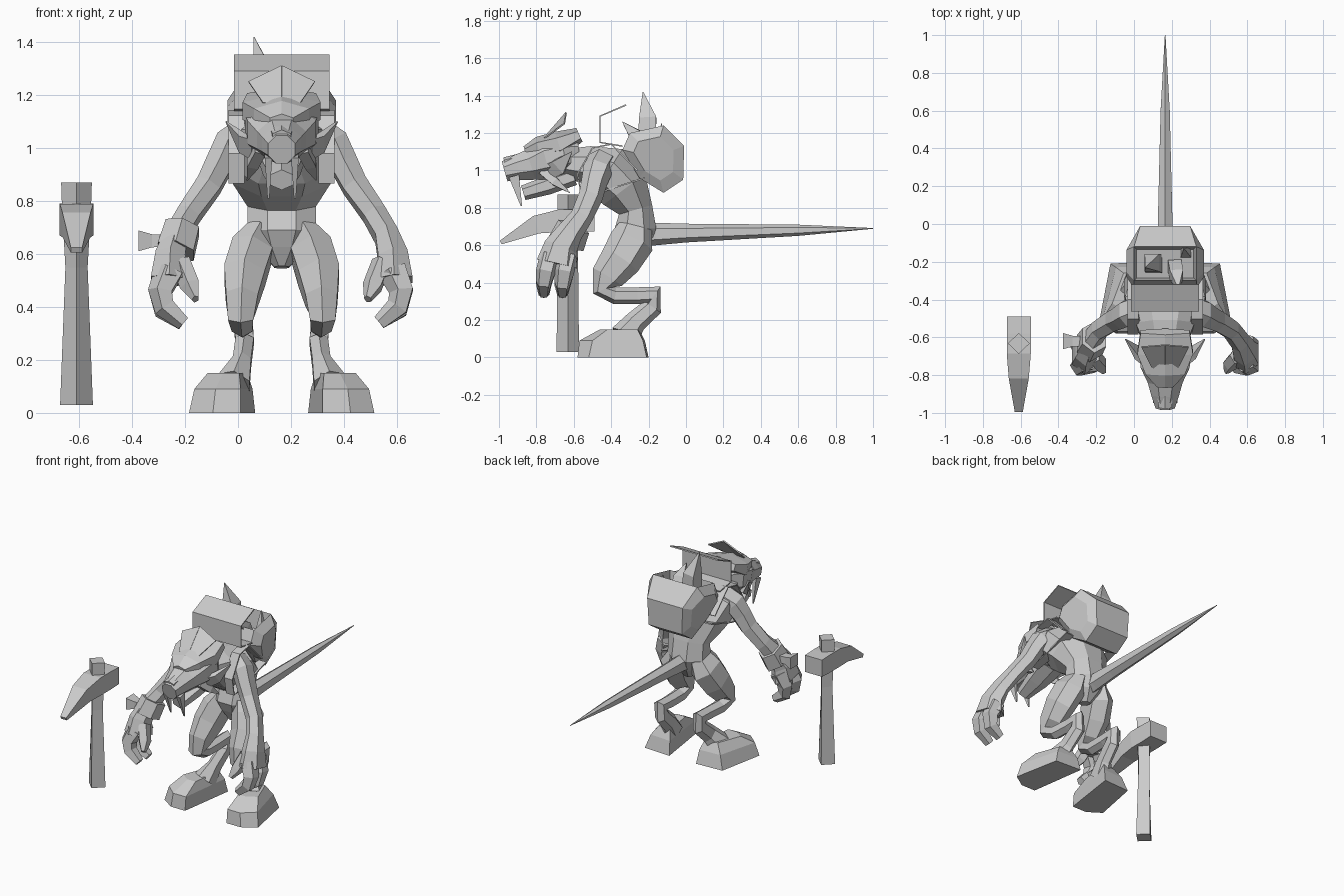
import bpy
import bmesh
from mathutils import Vector
from math import cos, sin, pi

cube = bpy.data.objects.get("Cube")
if cube:
    bpy.data.objects.remove(cube, do_unlink=True)

BODY_X = 0.165  # the creature's plane of symmetry
SIDES = (("left", 1), ("right", -1))

grey = bpy.data.materials.new("clay grey")
grey.use_nodes = True
grey.diffuse_color = (0.6, 0.6, 0.6, 1)
grey.node_tree.nodes["Principled BSDF"].inputs["Base Color"].default_value = grey.diffuse_color


def finish(name, bm, thickness=0):
    """Turn a bmesh into a flat-shaded object; optionally thicken a sheet."""
    bmesh.ops.recalc_face_normals(bm, faces=bm.faces)
    mesh = bpy.data.meshes.new(name)
    bm.to_mesh(mesh)
    bm.free()
    mesh.materials.append(grey)
    obj = bpy.data.objects.new(name, mesh)
    bpy.context.collection.objects.link(obj)
    if thickness:
        solid = obj.modifiers.new("thickness", 'SOLIDIFY')
        solid.thickness = thickness
        solid.offset = 0
    return obj


def place(point, side=1, origin=BODY_X):
    return Vector((origin + side * point[0], point[1], point[2]))


def skin(name, loops):
    """Bridge equal-length loops of points and cap both ends."""
    bm = bmesh.new()
    rings = [[bm.verts.new(p) for p in loop] for loop in loops]
    count = len(rings[0])
    for lower, upper in zip(rings, rings[1:]):
        for i in range(count):
            j = (i + 1) % count
            bm.faces.new((lower[i], lower[j], upper[j], upper[i]))
    bm.faces.new(rings[0])
    bm.faces.new(rings[-1])
    return finish(name, bm)


def limb(name, stations, sides=6, side=1, origin=BODY_X, turn=0.5):
    """Loft through stations of (x, y, z, half width, half depth)."""
    centres = [place(s, side, origin) for s in stations]
    loops = []
    for i, station in enumerate(stations):
        before, after = centres[max(i - 1, 0)], centres[min(i + 1, len(centres) - 1)]
        along = (after - before).normalized()
        # Sideways limbs measure their width along y instead of x
        across = Vector((0, 1, 0)) if abs(along.x) > 0.95 else Vector((1, 0, 0))
        across = (across - along * along.dot(across)).normalized()
        depth = along.cross(across)
        angles = [2 * pi * (k + turn) / sides for k in range(sides)]
        loops.append([centres[i] + across * station[3] * cos(a) + depth * station[4] * sin(a)
                      for a in angles])
    return skin(name, loops)


def midline(name, stations, sides=8):
    """Loft on the plane of symmetry from (y, z, half width, half depth)."""
    return limb(name, [(0, *s) for s in stations], sides)


def plate(name, points, side=1):
    bm = bmesh.new()
    bm.faces.new([bm.verts.new(place(p, side)) for p in points])
    return finish(name, bm, thickness=0.008)


def strip(name, path, half_width, centre=0, side=1):
    """A folded sheet following (y, z) points."""
    bm = bmesh.new()
    rows = [[bm.verts.new(place((centre + w, y, z), side)) for w in (-half_width, half_width)]
            for y, z in path]
    for a, b in zip(rows, rows[1:]):
        bm.faces.new((a[0], a[1], b[1], b[0]))
    return finish(name, bm, thickness=0.008)


# Torso, neck and tail
midline("torso", [(-.28, .55, .03, .04), (-.27, .62, .10, .09), (-.27, .69, .14, .12),
                  (-.27, .79, .14, .10), (-.33, .90, .20, .15), (-.42, .99, .23, .16),
                  (-.53, 1.03, .17, .11), (-.66, 1.04, .11, .08)])
midline("tail", [(-.24, .66, .06, .07), (-.16, .66, .05, .06), (0, .665, .045, .05),
                 (.6, .68, .028, .03), (1, .69, .002, .002)], 6)

# Head: skull and snout, brow, lower jaw, nose
midline("skull", [(-.57, 1.09, .10, .10), (-.65, 1.08, .15, .12), (-.75, 1.06, .14, .12),
                  (-.83, 1.03, .10, .09), (-.90, 1.015, .08, .075), (-.97, .995, .055, .06)])
midline("brow", [(-.86, 1.10, .05, .03), (-.79, 1.12, .12, .06),
                 (-.68, 1.14, .17, .07), (-.57, 1.19, .15, .04)], 6)
midline("lower_jaw", [(-.60, .97, .10, .05), (-.74, .92, .08, .05), (-.87, .88, .05, .04)], 6)
midline("nose", [(-.89, 1.06, .05, .03), (-.97, 1.04, .04, .03)], 6)

for label, s in SIDES:
    # Raised crest half, ear, cheek and fang
    plate(label + "_crest", [(0, -.77, 1.16), (.07, -.76, 1.17), (.125, -.65, 1.25),
                             (0, -.64, 1.31)], s)
    limb(label + "_ear", [(.10, -.72, 1.0, .03, .06), (.15, -.68, 1.02, .02, .06),
                          (.21, -.61, 1.1, .003, .003)], 4, s)
    limb(label + "_cheek", [(.08, -.76, 1.0, .03, .04), (.11, -.70, .94, .03, .03),
                            (.13, -.62, .88, .003, .003)], 4, s)
    limb(label + "_fang", [(.05, -.92, .97, .02, .04), (.05, -.88, .81, .005, .005)], 4, s)

    # Arm and hand
    limb(label + "_arm", [(.13, -.45, 1.05, .07, .08), (.20, -.47, 1.01, .065, .08),
                          (.235, -.49, .94, .06, .07), (.275, -.51, .86, .055, .065),
                          (.35, -.56, .75, .05, .06), (.395, -.62, .67, .05, .07),
                          (.42, -.67, .59, .065, .09), (.425, -.69, .50, .08, .11)], 6, s)
    for finger, y, drop in (("front", -.75, 0), ("rear", -.65, .01)):
        limb(label + "_" + finger + "_finger",
             [(.42, y + .02, .54, .06, .055), (.455, y, .46, .05, .055),
              (.44, y - .01, .40 - drop, .045, .045), (.37, y - .01, .34, .03, .03)], 5, s)
    limb(label + "_thumb", [(.38, -.70, .57, .04, .045), (.345, -.74, .48, .04, .045),
                            (.325, -.78, .43, .015, .02)], 5, s)

    # Leg with the knee forward and the hock behind
    limb(label + "_leg", [(.08, -.27, .70, .05, .09), (.11, -.29, .62, .09, .12),
                          (.14, -.35, .52, .09, .11), (.15, -.42, .43, .07, .09),
                          (.155, -.45, .36, .055, .05), (.15, -.38, .33, .045, .045),
                          (.145, -.26, .33, .04, .045), (.145, -.17, .335, .04, .055),
                          (.14, -.18, .27, .04, .055), (.15, -.27, .19, .04, .06),
                          (.18, -.33, .11, .07, .08)], 6, s)

    # Splayed foot with a sloping heel
    sole = [(.10, -.20), (.155, -.58), (.26, -.58), (.35, -.52), (.29, -.21)]
    instep = [(.11, -.22), (.155, -.57), (.25, -.57), (.33, -.50), (.26, -.23)]
    ridge = [(.13, -.25), (.16, -.46), (.22, -.46), (.28, -.42), (.22, -.26)]
    loops = [[place((x, y, z), s) for x, y in outline]
             for outline, z in ((sole, 0), (instep, .09), (ridge, .15))]
    skin(label + "_foot", loops)

    # Pack straps
    strip(label + "_strap", [(-.26, 1.0), (-.40, 1.14), (-.50, 1.12), (-.58, .98),
                             (-.56, .87), (-.44, .89), (-.22, .96)], .03, .17, s)

# Wrist band with a flared stud on the right arm
limb("wrist_band", [(.375, -.60, .70, .075, .09), (.40, -.64, .61, .08, .10)], 6, -1)
limb("wrist_stud", [(.42, -.62, .65, .04, .03), (.49, -.62, .65, .04, .035),
                    (.54, -.62, .65, .06, .055)], 4, -1)

# Backpack: a side profile swept across, narrower low down and at the back
profile = [(-.25, .96), (-.12, .88), (-.015, .95), (-.01, 1.13),
           (-.12, 1.24), (-.30, 1.20), (-.34, 1.11)]
taper = (.85, .75, .75, .8, 1, 1, 1)
middle = Vector((-.17, 1.07))
loops = []
for x, size in ((-.205, .65), (-.165, 1), (.165, 1), (.205, .65)):
    ring = [middle + (Vector(p) - middle) * size for p in profile]
    loops.append([place((x * t, p.x, p.y)) for p, t in zip(ring, taper)])
pack = skin("backpack", loops)
bm = bmesh.new()
bm.from_mesh(pack.data)
opening = max(bm.faces, key=lambda f: f.calc_center_median().z)
bmesh.ops.inset_region(bm, faces=[opening], thickness=.02)
bmesh.ops.translate(bm, verts=opening.verts, vec=(0, 0, -.12))
bm.to_mesh(pack.data)
bm.free()

# Shards carried in the pack
limb("tall_shard", [(-.06, -.21, 1.1, .06, .07), (-.07, -.205, 1.28, .055, .065),
                    (-.105, -.23, 1.42, .002, .002)], 4)
limb("short_shard", [(.05, -.22, 1.1, .05, .05), (.06, -.27, 1.19, .05, .05),
                     (.07, -.34, 1.26, .002, .002)], 4)
limb("side_shard", [(.11, -.15, 1.1, .04, .04), (.10, -.13, 1.25, .003, .003)], 4)

# Folded flap standing in front of the pack
strip("pack_flap", [(-.32, 1.35), (-.46, 1.29), (-.46, 1.15), (-.34, 1.13)], .18)

# Free-standing pick: diamond-section handle and a curved head
PICK_X = -.61
limb("pick_handle", [(0, -.632, .03, .062, .06), (0, -.632, .55, .042, .055),
                     (0, -.632, .78, .055, .055), (0, -.632, .87, .058, .055)],
     4, origin=PICK_X, turn=0)
limb("pick_head", [(0, -.49, .73, .09, .08), (0, -.58, .73, .09, .085), (0, -.68, .73, .09, .085),
                   (0, -.80, .71, .075, .07), (0, -.99, .615, .03, .015)],
     4, origin=PICK_X)
